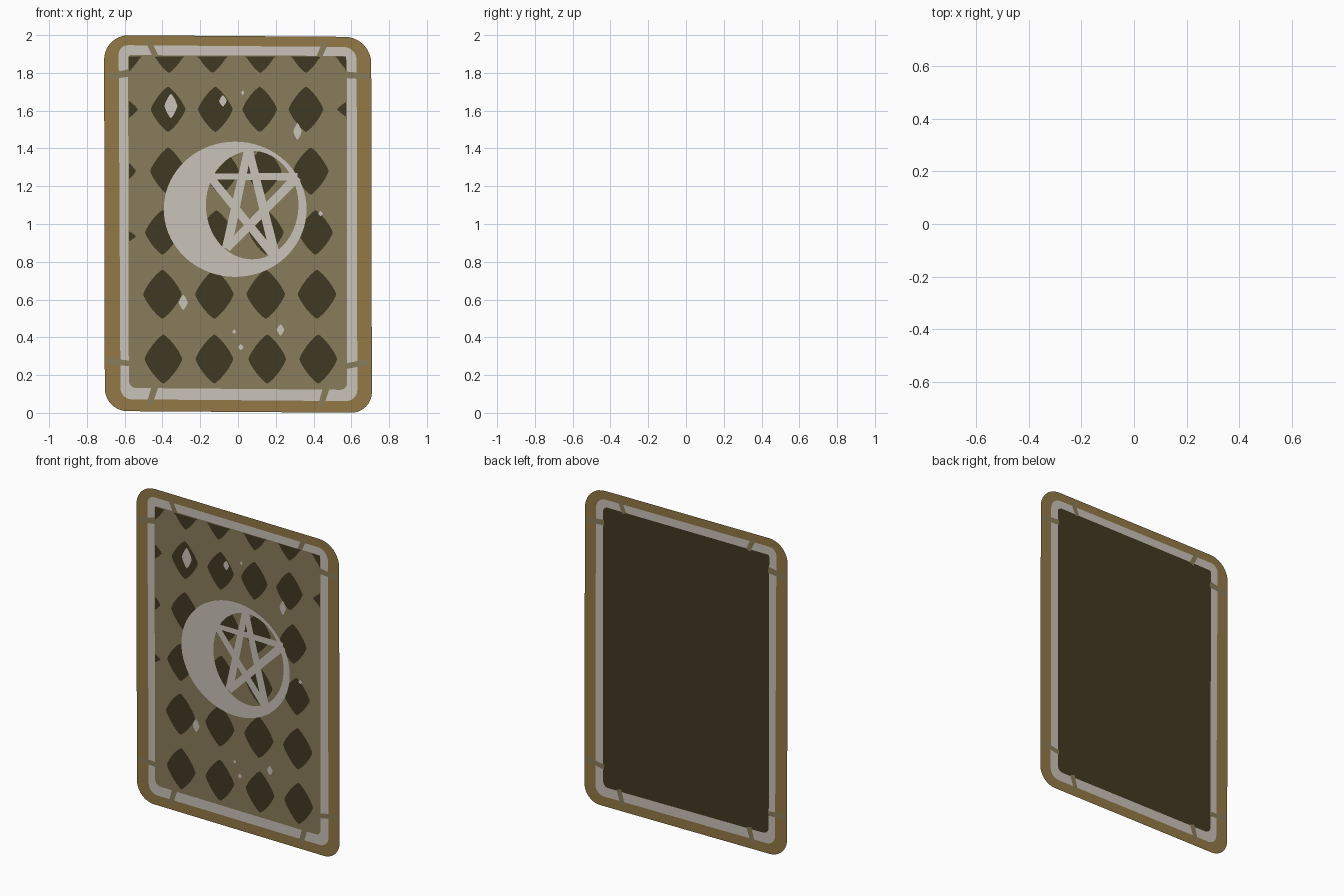
import bpy, bmesh, math
from mathutils import Vector

if "Cube" in bpy.data.objects:
    bpy.data.objects.remove(bpy.data.objects["Cube"])

STEP = 0.0008  # spacing between the paper-thin printed layers


def material(name, rgb):
    m = bpy.data.materials.new(name)
    lin = [((c / 255 + 0.055) / 1.055) ** 2.4 for c in rgb]
    m.diffuse_color = (*lin, 1)
    m.use_nodes = True
    m.node_tree.nodes["Principled BSDF"].inputs["Base Color"].default_value = m.diffuse_color
    return m


GOLD = material("gold border", (147, 121, 70))
SILVER = material("pale silver", (202, 195, 185))
OLIVE = material("olive panel", (137, 124, 91))
DARK = material("dark olive", (64, 57, 34))


def plate(name, polys, mat, layer, back=False):
    """Flat printed layer made of (x, z) polygons, facing front or back."""
    bm = bmesh.new()
    y = STEP * layer * (1 if back else -1)
    for poly in polys:
        pts = []
        for p in poly:
            if not pts or (Vector(p) - Vector(pts[-1])).length > 1e-5:
                pts.append(p)
        if (Vector(pts[0]) - Vector(pts[-1])).length < 1e-5:
            pts.pop()
        f = bm.faces.new([bm.verts.new((x, y, z)) for x, z in pts])
        f.normal_update()
        if (f.normal.y > 0) != back:
            f.normal_flip()
    bmesh.ops.remove_doubles(bm, verts=bm.verts, dist=1e-5)
    me = bpy.data.meshes.new(name)
    bm.to_mesh(me)
    bm.free()
    me.materials.append(mat)
    ob = bpy.data.objects.new(name, me)
    bpy.context.collection.objects.link(ob)
    return ob


def rounded(corners, r, n=10):
    """Rounded quad through four corners, radius per corner."""
    out = []
    for i in range(4):
        c = Vector(corners[i])
        a = (Vector(corners[i - 1]) - c).normalized()
        b = (Vector(corners[(i + 1) % 4]) - c).normalized()
        o = c + (a + b) * r[i]
        for k in range(n + 1):
            t = k / n * math.pi / 2
            out.append(tuple(o - b * r[i] * math.cos(t) - a * r[i] * math.sin(t)))
    return out


def ring(outer, inner):
    n = len(outer)
    return [[outer[i], outer[(i + 1) % n], inner[(i + 1) % n], inner[i]] for i in range(n)]


def ellipse(cx, cz, rx, rz, n=72):
    return [(cx + rx * math.cos(2 * math.pi * i / n), cz + rz * math.sin(2 * math.pi * i / n))
            for i in range(n)]


def diamond(cx, cz, hw, hh, power=1.75, n=24):
    """Soft diamond, trimmed to the inner panel."""
    pts = []
    for i in range(n):
        c, s = math.cos(2 * math.pi * i / n), math.sin(2 * math.pi * i / n)
        x = cx + hw * math.copysign(abs(c) ** power, c)
        z = cz + hh * math.copysign(abs(s) ** power, s)
        pts.append((max(-0.578, min(0.572, x)), min(1.888, z)))
    return pts


def stroke(a, b, w0, w1):
    a, b = Vector(a), Vector(b)
    d = (b - a).normalized()
    s = Vector((-d.y, d.x)) / 2
    return [tuple(a + s * w0), tuple(b + s * w1), tuple(b - s * w1), tuple(a - s * w0)]


# Outlines, listed top left, top right, bottom right, bottom left
card = rounded([(-0.709, 2.0), (0.705, 1.99), (0.709, 0.0), (-0.705, 0.01)],
               [0.13, 0.14, 0.11, 0.12])
frame_out = rounded([(-0.632, 1.947), (0.628, 1.937), (0.632, 0.062), (-0.622, 0.072)],
                    [0.05, 0.07, 0.06, 0.06])
frame_in = rounded([(-0.582, 1.894), (0.577, 1.89), (0.577, 0.122), (-0.578, 0.132)],
                   [0.015, 0.03, 0.035, 0.04])

# Cuts through the frame
cuts = [stroke((-0.475, 1.97), (-0.435, 1.885), 0.03, 0.03),
        stroke((0.465, 1.965), (0.43, 1.885), 0.03, 0.03),
        stroke((-0.47, 0.04), (-0.44, 0.14), 0.03, 0.035),
        stroke((0.44, 0.04), (0.468, 0.135), 0.03, 0.035),
        stroke((-0.69, 1.78), (-0.575, 1.80), 0.03, 0.04),
        stroke((0.69, 1.78), (0.57, 1.79), 0.03, 0.035),
        stroke((-0.695, 0.275), (-0.575, 0.262), 0.03, 0.03),
        stroke((0.69, 0.27), (0.57, 0.247), 0.03, 0.03)]

# Both sides share card, frame and cuts; the centre panel differs
for side, back in (("front", False), ("back", True)):
    plate(side + "_card", [card], GOLD, 0.5, back)
    plate(side + "_frame", ring(frame_out, frame_in), SILVER, 1.5, back)
    plate(side + "_panel", [frame_in], DARK if back else OLIVE, 1.5, back)
    plate(side + "_frame_cuts", cuts, OLIVE, 2.5, back)

# Diamond rows: height, x positions, half width, half height
rows = [(1.915, (-0.59, -0.365, -0.135, 0.118, 0.36, 0.595), 0.088, 0.115),
        (1.607, (-0.37, -0.12, 0.115, 0.36), 0.092, 0.12),
        (1.28, (-0.37, -0.09, 0.135, 0.385), 0.095, 0.125),
        (0.955, (-0.40, -0.115, 0.15, 0.41), 0.092, 0.118),
        (0.628, (-0.40, -0.125, 0.147, 0.418), 0.102, 0.13),
        (0.285, (-0.395, -0.125, 0.155, 0.425), 0.1, 0.13)]
shapes = [diamond(x, z, hw, hh, 1.6) for z, xs, hw, hh in rows for x in xs]
# Slivers of diamonds at the panel edges
shapes += [diamond(-0.585, 1.607, 0.055, 0.05), diamond(0.59, 1.607, 0.065, 0.05),
           diamond(-0.575, 1.28, 0.035, 0.04), diamond(-0.575, 0.935, 0.035, 0.025)]
plate("diamond_pattern", shapes, DARK, 2.5)

# Crescent ring emblem
plate("crescent_ring", ring(ellipse(-0.015, 1.078, 0.378, 0.358),
                            ellipse(0.075, 1.1, 0.245, 0.287)), SILVER, 3.5)

# Hand-drawn five-pointed star, one stroke per line
top, left, right = (0.055, 1.405), (-0.15, 1.252), (0.315, 1.25)
low_left, low_right = (-0.06, 0.87), (0.2, 0.82)
plate("star_strokes", [stroke(top, low_left, 0.04, 0.05), stroke(top, low_right, 0.04, 0.05),
                       stroke(left, right, 0.03, 0.04), stroke(left, low_right, 0.04, 0.045),
                       stroke(right, low_left, 0.05, 0.04)], SILVER, 4.5)

# Small sparkles scattered over the panel
sparkles = [(-0.355, 1.625, 0.034, 0.065), (0.315, 1.49, 0.022, 0.045),
            (-0.29, 0.585, 0.024, 0.04), (0.225, 0.44, 0.02, 0.03),
            (0.015, 0.348, 0.014, 0.016), (-0.08, 1.652, 0.02, 0.03),
            (-0.02, 0.43, 0.01, 0.012), (0.025, 1.695, 0.008, 0.012),
            (0.437, 1.055, 0.012, 0.014)]
plate("sparkles", [diamond(*s, power=1.6) for s in sparkles], SILVER, 4.5)
